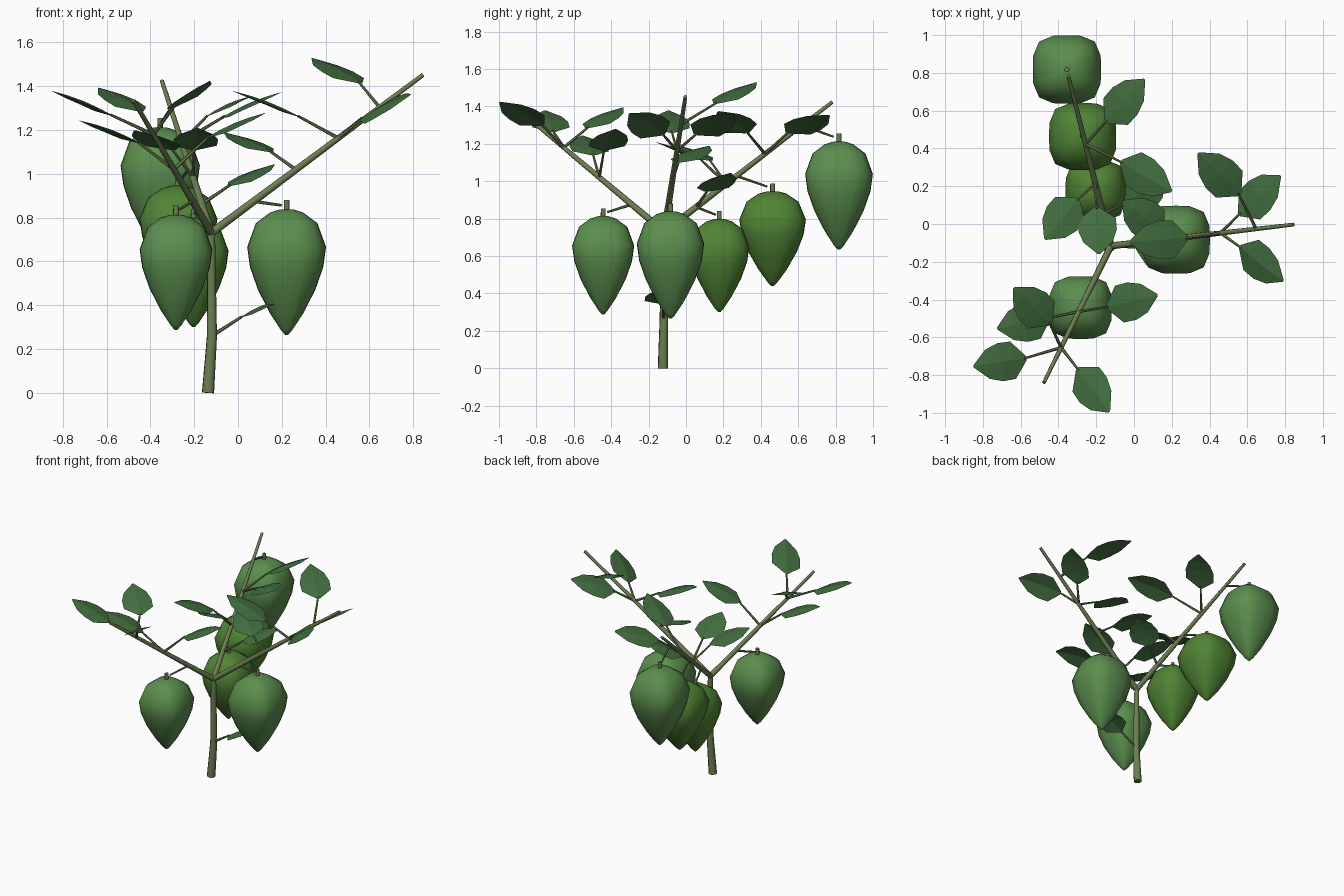
import bpy, bmesh, math
from mathutils import Vector

if "Cube" in bpy.data.objects:
    bpy.data.objects.remove(bpy.data.objects["Cube"])


def material(name, rgb):
    m = bpy.data.materials.new(name)
    m.diffuse_color = (*rgb, 1)
    m.use_nodes = True
    m.node_tree.nodes["Principled BSDF"].inputs["Base Color"].default_value = m.diffuse_color
    return m


BARK = material("bark_green", (0.15, 0.21, 0.085))
LEAF = material("leaf_green", (0.055, 0.155, 0.05))
FRUIT_PALE = material("fruit_pale", (0.105, 0.27, 0.075))
FRUIT_DEEP = material("fruit_deep", (0.08, 0.23, 0.035))


def finish(name, bm, mat, smooth=None):
    bmesh.ops.recalc_face_normals(bm, faces=bm.faces)
    me = bpy.data.meshes.new(name)
    bm.to_mesh(me)
    bm.free()
    me.materials.append(mat)
    ob = bpy.data.objects.new(name, me)
    bpy.context.collection.objects.link(ob)
    if smooth:
        bpy.context.view_layer.objects.active = ob
        ob.select_set(True)
        bpy.ops.object.shade_smooth_by_angle(angle=math.radians(smooth))
        ob.select_set(False)
    return ob


def skin(bm, rings):
    """Bridge equal-sized vertex rings and cap both ends."""
    n = len(rings[0])
    for a, b in zip(rings, rings[1:]):
        for i in range(n):
            j = (i + 1) % n
            bm.faces.new((a[i], a[j], b[j], b[i]))
    bm.faces.new(rings[0][::-1])
    bm.faces.new(rings[-1])


def tube(name, pts, radii, sides=8):
    bm = bmesh.new()
    pts = [Vector(p) for p in pts]
    rings = []
    for k, (p, r) in enumerate(zip(pts, radii)):
        d = (pts[min(k + 1, len(pts) - 1)] - pts[max(k - 1, 0)]).normalized()
        u = d.cross(Vector((0.3, 1, 0.1))).normalized()
        v = d.cross(u)
        ring = []
        for i in range(sides):
            a = 2 * math.pi * i / sides
            ring.append(bm.verts.new(p + (u * math.cos(a) + v * math.sin(a)) * r))
        rings.append(ring)
    skin(bm, rings)
    return finish(name, bm, BARK, 50)


# Trunk and three main branches
FORK = Vector((-0.122, -0.116, 0.73))
tube("trunk", [(-0.137, -0.123, 0), (-0.119, -0.118, 0.26), FORK],
     [0.029, 0.024, 0.018])
TIPS = {"right": Vector((0.845, -0.003, 1.452)),
        "front": Vector((-0.477, -0.84, 1.335)),
        "back": Vector((-0.347, 0.782, 1.423))}
for side, tip in TIPS.items():
    tube(side + "_branch", [FORK, tip], [0.019, 0.010])


def on_branch(side, t):
    return FORK.lerp(TIPS[side], t)


# Leaves: petiole plus a shallow folded blade, rolled about its own axis
OUTLINE = [(0.0, 0.012), (0.24, 0.1), (0.48, 0.102), (0.72, 0.078), (0.98, 0.006)]


def leaf(name, start, base, tip, roll=0.0):
    base, tip = Vector(base), Vector(tip)
    tube(name + "_petiole", [start, base + (tip - base) * 0.04], [0.009, 0.006], 6)
    axis = tip - base
    flat = axis.cross(Vector((0, 0, 1))).normalized()
    rise = flat.cross(axis).normalized()
    up = rise * math.cos(roll) + flat * math.sin(roll)
    across = flat * math.cos(roll) - rise * math.sin(roll)
    bm = bmesh.new()
    rows = []
    for t, w in OUTLINE:
        mid = base + axis * t + up * (0.012 * math.sin(math.pi * t))
        rows.append([bm.verts.new(mid + across * (w * s) - up * (abs(s) * w * 0.14))
                     for s in (-1, 0, 1)])
    for a, b in zip(rows, rows[1:]):
        for i in (0, 1):
            bm.faces.new((a[i], a[i + 1], b[i + 1], b[i]))
    ob = finish(name, bm, LEAF)
    if sum(p.normal.z for p in ob.data.polygons) < 0:
        ob.data.flip_normals()


LEAVES = [
    ("right", 0.795, (0.56, 0.155, 1.415), (0.335, 0.38, 1.53), 0),
    ("right", 0.60, (0.555, 0.05, 1.25), (0.78, 0.26, 1.36), -0.35),
    ("right", 0.60, (0.56, -0.12, 1.25), (0.795, -0.305, 1.365), 0.5),
    ("right", 0.60, (0.285, -0.075, 1.26), (-0.03, -0.095, 1.38), 0),
    ("right", 0.40, (0.155, -0.045, 1.10), (-0.065, 0.125, 1.19), 0),
    ("back", 0.60, (-0.07, 0.33, 1.26), (0.205, 0.17, 1.375), 0.25),
    ("back", 0.60, (-0.15, 0.54, 1.26), (0.06, 0.77, 1.355), -0.3),
    ("back", 0.37, (-0.295, 0.135, 1.11), (-0.475, -0.085, 1.20), 0),
    ("back", 0.37, (-0.20, 0.09, 1.11), (-0.185, -0.165, 1.21), 0),
    ("back", 0.19, (-0.045, 0.11, 0.945), (0.17, 0.24, 1.045), 0),
    ("front", 0.48, (-0.145, -0.44, 1.165), (0.13, -0.375, 1.28), 0),
    ("front", 0.48, (-0.445, -0.495, 1.14), (-0.73, -0.555, 1.245), 0),
    ("front", 0.743, (-0.44, -0.53, 1.285), (-0.64, -0.335, 1.395), 0),
    ("front", 0.743, (-0.57, -0.71, 1.265), (-0.855, -0.755, 1.38), 0),
    ("front", 0.743, (-0.30, -0.765, 1.30), (-0.127, -1.0, 1.425), 0.3),
]
for i, (side, t, base, tip, roll) in enumerate(LEAVES):
    leaf(f"{side}_leaf_{i + 1}", on_branch(side, t), base, tip, roll)
leaf("trunk_leaf", (-0.12, -0.118, 0.26), (0.01, -0.125, 0.345), (0.205, -0.11, 0.425))

# Hanging fruits: rounded-square rings, profile as (fraction down, fraction of radius)
PROFILE = [(0, 0.16), (0.025, 0.42), (0.11, 0.78), (0.30, 1.0), (0.46, 0.93),
           (0.64, 0.73), (0.83, 0.42), (0.96, 0.15), (1.0, 0.04)]
SIDES, SQUARE = 16, 3.4


def rounded_square(i):
    c, s = math.cos(2 * math.pi * i / SIDES), math.sin(2 * math.pi * i / SIDES)
    k = (abs(c) ** SQUARE + abs(s) ** SQUARE) ** (-1 / SQUARE)
    return c * k, s * k


def fruit(name, x, y, top, bottom, r, mat, side, t):
    bm = bmesh.new()
    rings = []
    for d, f in PROFILE:
        z = top + (bottom - top) * d
        rings.append([bm.verts.new((x + r * f * u, y + r * f * v, z))
                      for u, v in map(rounded_square, range(SIDES))])
    skin(bm, rings)
    finish(name, bm, mat, 60)
    tube(name + "_stub", [(x, y, top - 0.02), (x, y, top + 0.042)], [0.014, 0.013])
    a = on_branch(side, t)
    end = a.lerp(Vector((x, y, top + 0.015)), 0.85)
    tube(name + "_twig", [a, end], [0.008, 0.006], 6)


fruit("right_fruit", 0.222, -0.083, 0.838, 0.265, 0.180, FRUIT_PALE, "right", 0.20)
fruit("front_fruit", -0.283, -0.443, 0.813, 0.288, 0.166, FRUIT_PALE, "front", 0.24)
fruit("back_fruit_inner", -0.203, 0.178, 0.798, 0.30, 0.160, FRUIT_DEEP, "back", 0.19)
fruit("back_fruit_middle", -0.272, 0.463, 0.946, 0.44, 0.178, FRUIT_DEEP, "back", 0.43)
fruit("back_fruit_outer", -0.355, 0.818, 1.212, 0.634, 0.181, FRUIT_PALE, "back", 0.82)
